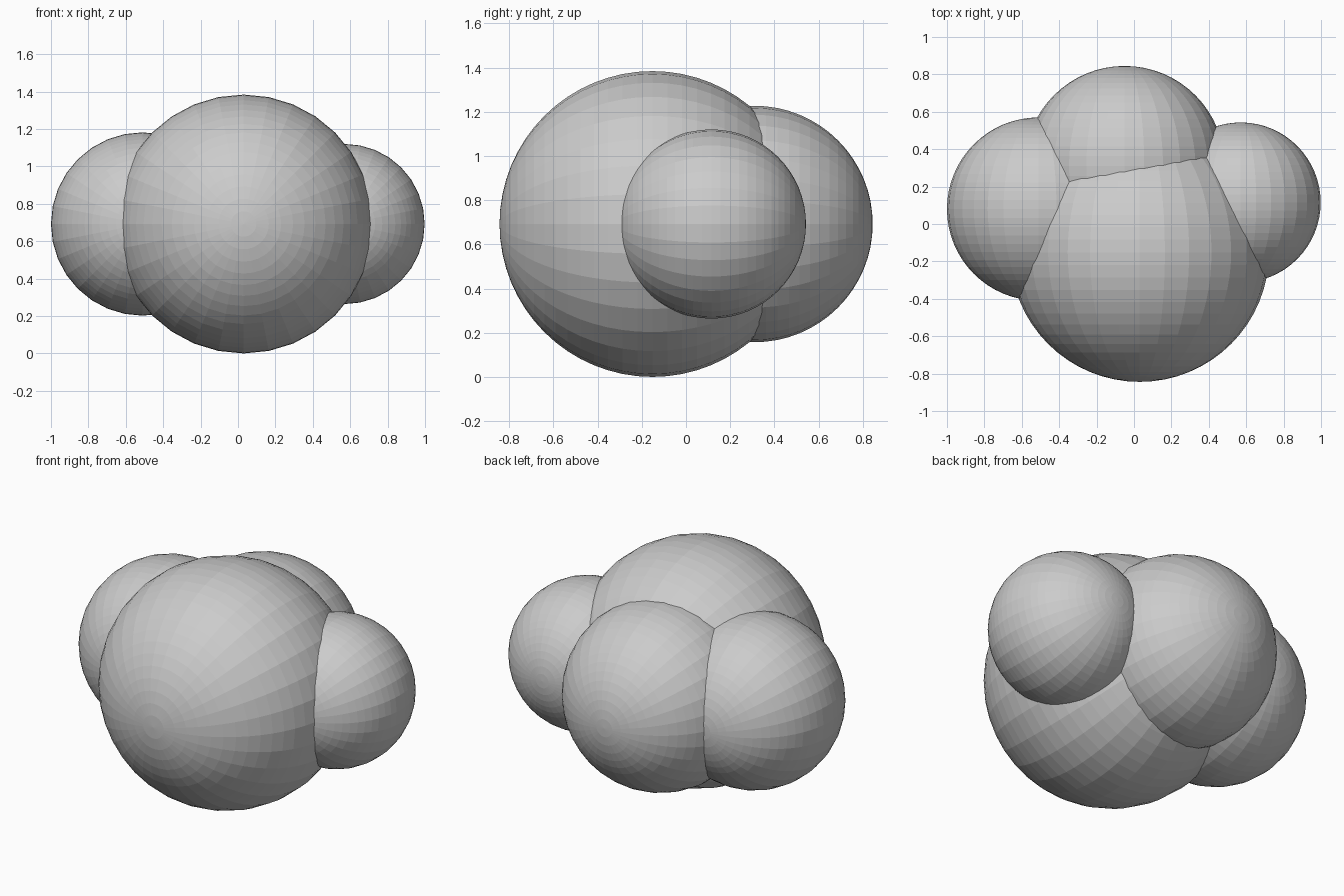
import bpy
from math import radians

if "Cube" in bpy.data.objects:
    bpy.data.objects.remove(bpy.data.objects["Cube"])


def lobe(name, x, y, radius):
    # Flat-faced sphere with its poles along y
    bpy.ops.mesh.primitive_uv_sphere_add(
        segments=32, ring_count=32, radius=radius,
        location=(x, y, 0.692), rotation=(radians(90), 0, 0))
    obj = bpy.context.object
    obj.name = name
    bpy.ops.object.shade_flat()
    return obj


# Four overlapping lobes with centres at the same height
lobe("front_lobe", 0.03, -0.152, 0.692)
lobe("back_lobe", -0.05, 0.31, 0.535)
lobe("left_lobe", -0.51, 0.08, 0.49)
lobe("right_lobe", 0.57, 0.115, 0.428)
